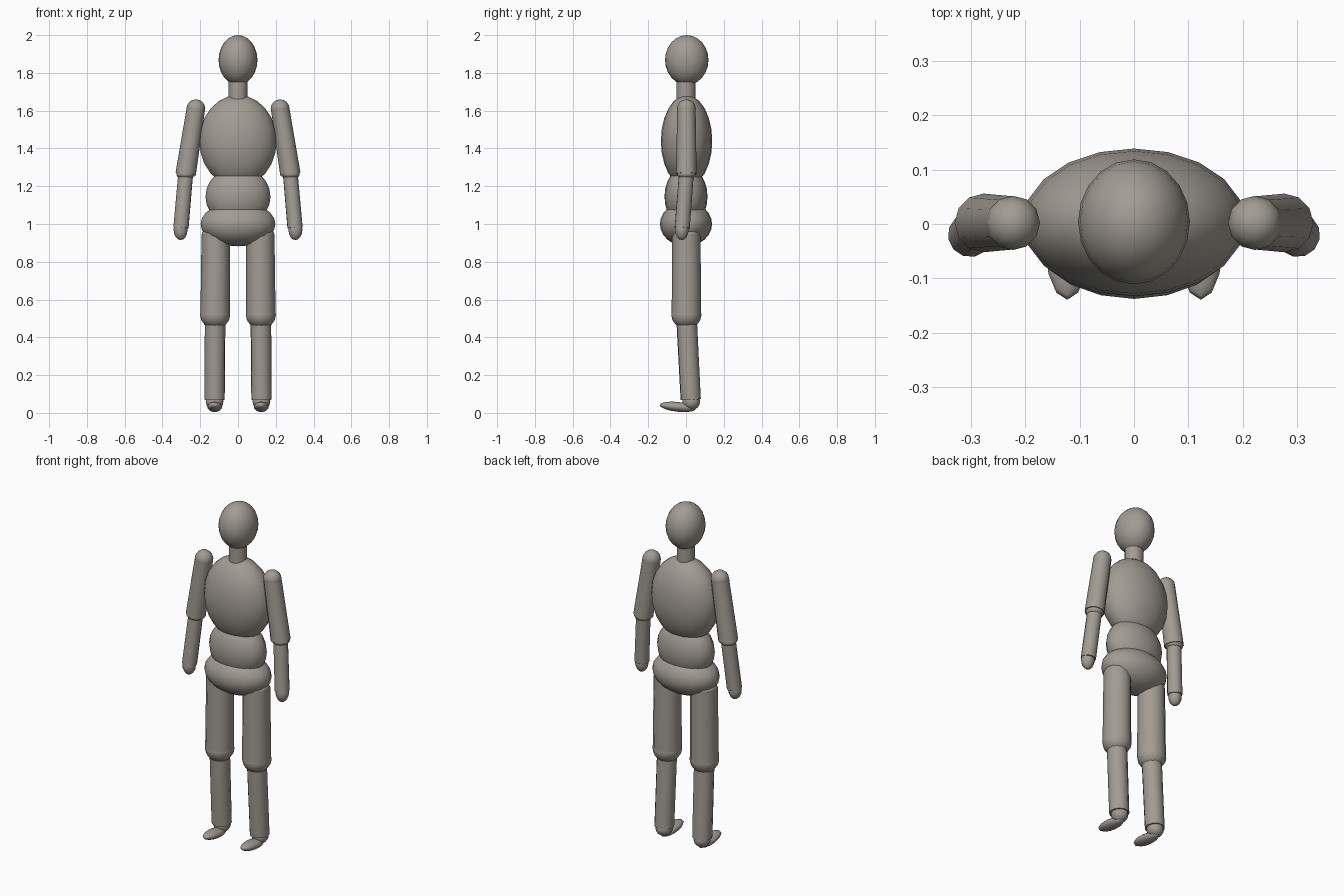
import bpy
import math
from mathutils import Vector

if "Cube" in bpy.data.objects:
    bpy.data.objects.remove(bpy.data.objects["Cube"], do_unlink=True)

COLOR = (0.36, 0.33, 0.29, 1)
clay = bpy.data.materials.new("warm_grey")
clay.use_nodes = True
clay.diffuse_color = COLOR
clay.node_tree.nodes["Principled BSDF"].inputs["Base Color"].default_value = COLOR


def finish(name):
    ob = bpy.context.object
    ob.name = name
    ob.data.materials.append(clay)
    bpy.ops.object.shade_smooth_by_angle(angle=math.radians(50))
    return ob


def ball(name, center, radii, segments=12, tilt=0):
    bpy.ops.mesh.primitive_uv_sphere_add(
        segments=segments, ring_count=segments // 2 + 2, location=center,
        rotation=(tilt, 0, 0))
    bpy.context.object.scale = radii
    return finish(name)


def limb(name, top, bottom, r_top, r_bottom, sides=12):
    a, b = Vector(top), Vector(bottom)
    bpy.ops.mesh.primitive_cone_add(
        vertices=sides, radius1=r_bottom, radius2=r_top,
        depth=(a - b).length, location=(a + b) / 2)
    bpy.context.object.rotation_euler = (a - b).to_track_quat('Z', 'Y').to_euler()
    return finish(name)


# Head, neck and trunk
ball("head", (0, 0.004, 1.868), (0.103, 0.115, 0.132), 20)
limb("neck", (0, 0, 1.79), (0, 0, 1.64), 0.05, 0.05, 16)
ball("chest", (0, 0.003, 1.44), (0.205, 0.136, 0.243), 20)
ball("waist", (0, 0, 1.145), (0.172, 0.114, 0.16), 20)
ball("pelvis", (0, 0, 1.0), (0.198, 0.138, 0.118), 20)

for side, s in (("left", 1), ("right", -1)):
    # Arm
    shoulder = (0.223 * s, 0.002, 1.61)
    elbow = (0.277 * s, 0.002, 1.265)
    wrist = (0.302 * s, -0.02, 0.98)
    ball(side + "_shoulder", shoulder, (0.05, 0.05, 0.05))
    limb(side + "_upper_arm", shoulder, elbow, 0.049, 0.054)
    ball(side + "_elbow", elbow, (0.05, 0.05, 0.03))
    limb(side + "_forearm", elbow, wrist, 0.04, 0.041)
    ball(side + "_hand", (0.304 * s, -0.022, 0.97), (0.037, 0.036, 0.055))

    # Leg
    hip = (0.118 * s, 0.002, 0.945)
    knee = (0.121 * s, 0.002, 0.52)
    ankle = (0.124 * s, 0.025, 0.07)
    ball(side + "_hip", hip, (0.075, 0.075, 0.04))
    limb(side + "_thigh", hip, knee, 0.075, 0.078)
    ball(side + "_knee", knee, (0.08, 0.08, 0.075))
    limb(side + "_shin", knee, ankle, 0.055, 0.054)
    ball(side + "_ankle", (0.124 * s, 0.028, 0.06), (0.047, 0.047, 0.045))
    ball(side + "_foot", (0.123 * s, -0.043, 0.032), (0.04, 0.097, 0.026), 12,
         math.radians(-6))
